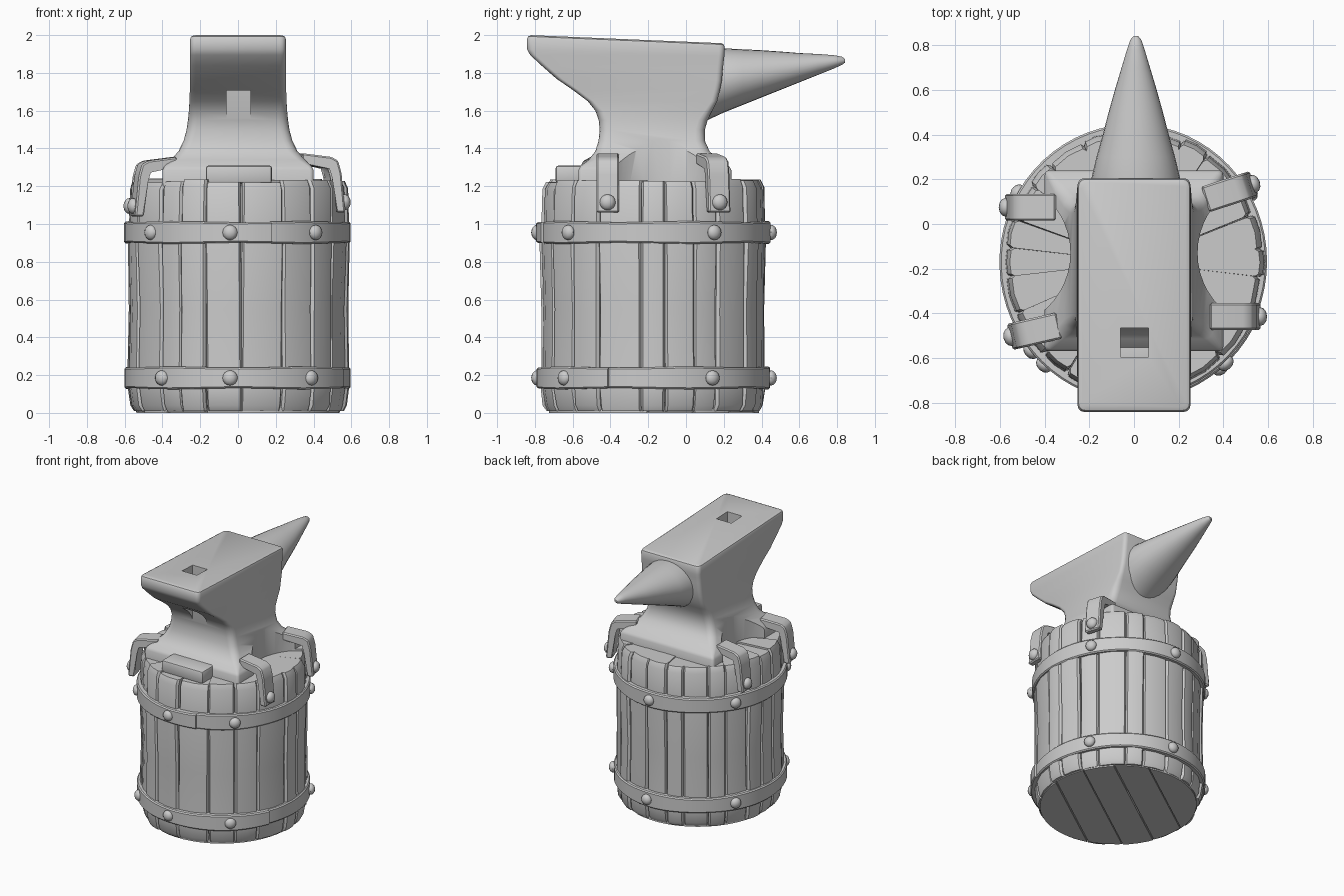
import bpy, bmesh, math, random
from mathutils import Matrix, Vector

random.seed(7)
if "Cube" in bpy.data.objects:
    bpy.data.objects.remove(bpy.data.objects["Cube"])

grey = bpy.data.materials.new("plain grey")
grey.use_nodes = True
colour = (0.6, 0.6, 0.6, 1)
grey.diffuse_color = colour
grey.node_tree.nodes["Principled BSDF"].inputs["Base Color"].default_value = colour
CY = -0.17          # barrel centre in y
OVAL = 1.03         # barrel is slightly deeper than wide
parts = []


def finish(name, bm):
    bmesh.ops.recalc_face_normals(bm, faces=bm.faces)
    mesh = bpy.data.meshes.new(name)
    bm.to_mesh(mesh)
    bm.free()
    mesh.materials.append(grey)
    ob = bpy.data.objects.new(name, mesh)
    bpy.context.collection.objects.link(ob)
    parts.append(ob)
    return ob


def loft(bm, rings, closed=False):
    """Skin matching rings of points, capping the ends unless closed."""
    vs = [[bm.verts.new(p) for p in ring] for ring in rings]
    n = len(vs[0])
    for a, b in zip(vs, vs[1:] + vs[:1] if closed else vs[1:]):
        for i in range(n):
            bm.faces.new((a[i], a[(i + 1) % n], b[(i + 1) % n], b[i]))
    if not closed:
        bm.faces.new(vs[0])
        bm.faces.new(vs[-1])


def box(name, lo, hi, bevel=0.015):
    bm = bmesh.new()
    bmesh.ops.create_cube(bm, size=1)
    for v in bm.verts:
        v.co = Vector([(l + h) / 2 + c * (h - l) for l, h, c in zip(lo, hi, v.co)])
    if bevel:
        bmesh.ops.bevel(bm, geom=bm.edges[:], offset=bevel, segments=2,
                        profile=0.5, affect='EDGES')
    return finish(name, bm)


def cut(target, cutter):
    mod = target.modifiers.new("cut", 'BOOLEAN')
    mod.operation, mod.solver, mod.object = 'DIFFERENCE', 'EXACT', cutter
    bpy.context.view_layer.objects.active = target
    bpy.ops.object.modifier_apply(modifier=mod.name)
    parts.remove(cutter)
    bpy.data.objects.remove(cutter)


def on_barrel(angle, r, z):
    return Vector((r * math.cos(angle), CY + OVAL * r * math.sin(angle), z))


def rivet(name, pos, angle, size):
    bm = bmesh.new()
    bmesh.ops.create_uvsphere(bm, u_segments=12, v_segments=8, radius=size)
    bm.transform(Matrix.Translation(pos) @ Matrix.Rotation(angle, 4, 'Z')
                 @ Matrix.Diagonal((0.75, 1, 1, 1)))
    finish(name, bm)


# Barrel staves: wedges with chamfered edges and uneven widths
widths = [random.uniform(0.7, 1.4) for _ in range(22)]
unit = math.tau / sum(widths)
stave_profile = [(0.01, .55), (0.04, .565), (0.13, .575), (0.25, .577), (0.55, .572),
                 (0.9, .58), (1.0, .573), (1.19, .57), (1.23, .55)]
start = 0.1
for i, w in enumerate(widths):
    end = start + w * unit
    bump, lift, twist = (random.uniform(-k, k) for k in (0.009, 0.01, 0.015))
    rings = []
    for z, r in stave_profile:
        r += bump + random.uniform(-0.004, 0.004)
        z += lift if z > 1.1 else 0
        chamfer = 0.02
        turn = twist * (z - 0.6)
        outline = [(start, r - 0.016), (start + chamfer, r), ((start + end) / 2, r + 0.004),
                   (end - chamfer, r), (end, r - 0.016), (end, 0.2), (start, 0.2)]
        rings.append([on_barrel(a + turn, q, z) for a, q in outline])
    bm = bmesh.new()
    loft(bm, rings)
    finish(f"stave_{i + 1}", bm)
    start = end

# Barrel bottom: diagonal planks trimmed to the round
for i in range(5):
    lo, hi = -0.55 + i * 0.22, -0.55 + (i + 1) * 0.22
    bm = bmesh.new()
    bmesh.ops.create_circle(bm, cap_ends=True, segments=48, radius=0.54)
    for edge, sign in ((lo + 0.004, -1), (hi - 0.004, 1)):
        bmesh.ops.bisect_plane(bm, geom=bm.verts[:] + bm.edges[:] + bm.faces[:],
                               plane_co=(0, edge, 0), plane_no=(0, sign, 0), clear_outer=True)
    out = bmesh.ops.extrude_face_region(bm, geom=bm.faces[:])["geom"]
    bmesh.ops.translate(bm, vec=(0, 0, 0.05),
                        verts=[g for g in out if isinstance(g, bmesh.types.BMVert)])
    bm.transform(Matrix.Translation((0, CY, 0.004 * (i % 2)))
                 @ Matrix.Diagonal((1, OVAL, 1, 1)) @ Matrix.Rotation(0.6, 4, 'Z'))
    finish(f"bottom_plank_{i + 1}", bm)

# Barrel top core under the anvil
bm = bmesh.new()
bmesh.ops.create_cone(bm, cap_ends=True, segments=32, radius1=0.3, radius2=0.3, depth=0.1)
bm.transform(Matrix.Translation((0, CY, 1.175)))
finish("top_core", bm)

# Hoops: flat bands whose ends overlap, with domed rivets
for name, z, seam, rivets in (("upper_hoop", 0.955, 272, (220, 266, 313, 31, 90, 150)),
                              ("lower_hoop", 0.185, 322, (228, 266, 310, 30, 88, 150))):
    rings = []
    steps = 68
    for k in range(steps + 1):
        t = k / steps
        a = math.radians(seam + 375 * t)
        r = 0.593 + 0.014 * t
        h = 0.057 + 0.003 * math.sin(5 * a)
        section = [(0.55, -h), (r - 0.008, -h), (r, 0.008 - h), (r, h - 0.008),
                   (r - 0.008, h), (0.55, h)]
        rings.append([on_barrel(a, q, z + dz) for q, dz in section])
    bm = bmesh.new()
    loft(bm, rings)
    finish(name, bm)
    for i, deg in enumerate(rivets):
        a = math.radians(deg)
        rivet(f"{name}_rivet_{i + 1}", on_barrel(a, 0.603, z), a, 0.04)


# Anvil body: rounded rectangles stacked from foot to face
def rounded_rect(hx, y0, y1, z, r, tilt):
    pts = []
    corners = ((hx, y1), (-hx, y1), (-hx, y0), (hx, y0))
    for k, (x, y) in enumerate(corners):
        cx, cy = x - math.copysign(r, x), y - r if k < 2 else y + r
        for j in range(5):
            a = math.pi / 2 * (k + j / 4)
            py = cy + r * math.sin(a)
            pts.append((cx + r * math.cos(a), py, z - tilt * (py + 0.83)))
    return pts


body = [  # z, half width, front y, back y, corner radius, top slope
    (1.20, .40, -.57, .24, .02, 0), (1.285, .40, -.57, .24, .02, 0),
    (1.305, .39, -.56, .23, .02, 0), (1.34, .355, -.515, .175, .04, 0),
    (1.385, .315, -.48, .125, .05, 0), (1.44, .288, -.463, .10, .05, 0),
    (1.50, .272, -.457, .10, .05, 0), (1.55, .265, -.462, .115, .05, 0),
    (1.60, .26, -.48, .14, .04, 0), (1.65, .257, -.52, .165, .03, 0),
    (1.71, .255, -.60, .18, .03, 0), (1.77, .255, -.685, .19, .03, .01),
    (1.84, .253, -.765, .195, .03, .02), (1.895, .253, -.825, .2, .03, .03),
    (1.925, .253, -.842, .203, .03, .035), (1.98, .253, -.842, .205, .03, .042),
    (1.993, .248, -.835, .2, .03, .042), (2.0, .235, -.82, .187, .03, .042)]
bm = bmesh.new()
loft(bm, [rounded_rect(hx, y0, y1, z, r, s) for z, hx, y0, y1, r, s in body])
anvil = finish("anvil_body", bm)

# Square hole through the heel, and curved notches in the sides of the foot
cut(anvil, box("hole_cutter", (-0.06, -0.595, 1.5), (0.065, -0.465, 2.1), 0))
for side in (-1, 1):
    bm = bmesh.new()
    bmesh.ops.create_cone(bm, cap_ends=True, segments=48, radius1=0.34, radius2=0.34, depth=0.5)
    bm.transform(Matrix.Translation((side * 0.625, -0.13, 1.3)))
    cut(anvil, finish("notch_cutter", bm))

# Horn: oval sections tapering to a blunt tip
horn = [(.05, .2, 1.52, 1.92), (.2, .2, 1.59, 1.93), (.3, .176, 1.63, 1.925),
        (.4, .148, 1.67, 1.92), (.5, .122, 1.71, 1.913), (.6, .094, 1.75, 1.905),
        (.7, .064, 1.79, 1.9), (.78, .04, 1.822, 1.894), (.825, .025, 1.842, 1.886),
        (.843, .01, 1.855, 1.873)]
bm = bmesh.new()
loft(bm, [[(0.008 + hw * math.cos(a), y, (lo + hi) / 2 + (hi - lo) / 2 * math.sin(a))
           for a in (math.tau * k / 28 for k in range(28))] for y, hw, lo, hi in horn])
finish("horn", bm)

# Tongue at the front of the foot
box("front_tongue", (-0.17, -0.69, 1.215), (0.18, -0.5, 1.31))

# Bent straps clamping the foot to the barrel
strap_outline = [(0, 1.375), (.155, 1.355), (.19, 1.335), (.208, 1.27), (.228, 1.06),
                 (.18, 1.06), (.165, 1.25), (.15, 1.3), (0, 1.315)]
for name, x, y, deg, lift in (("left_front", .34, -.415, 0, 0), ("left_back", .32, .11, 18, .0),
                              ("right_front", -.335, -.455, 193, -.02),
                              ("right_back", -.35, .075, 180, -.02)):
    place = (Matrix.Translation((x, y, lift)) @ Matrix.Rotation(math.radians(deg), 4, 'Z'))
    bm = bmesh.new()
    loft(bm, [[(u, v, z) for u, z in strap_outline] for v in (-0.06, 0.06)])
    bmesh.ops.bevel(bm, geom=bm.edges[:], offset=0.008, segments=1, affect='EDGES')
    bm.transform(place)
    finish(f"{name}_strap", bm)
    rivet(f"{name}_strap_rivet", place @ Vector((.225, 0, 1.115)), math.radians(deg), 0.042)

# Smooth shading with crisp edges
bpy.ops.object.select_all(action='DESELECT')
for ob in parts:
    ob.select_set(True)
bpy.context.view_layer.objects.active = anvil
bpy.ops.object.shade_smooth_by_angle(angle=math.radians(35))
